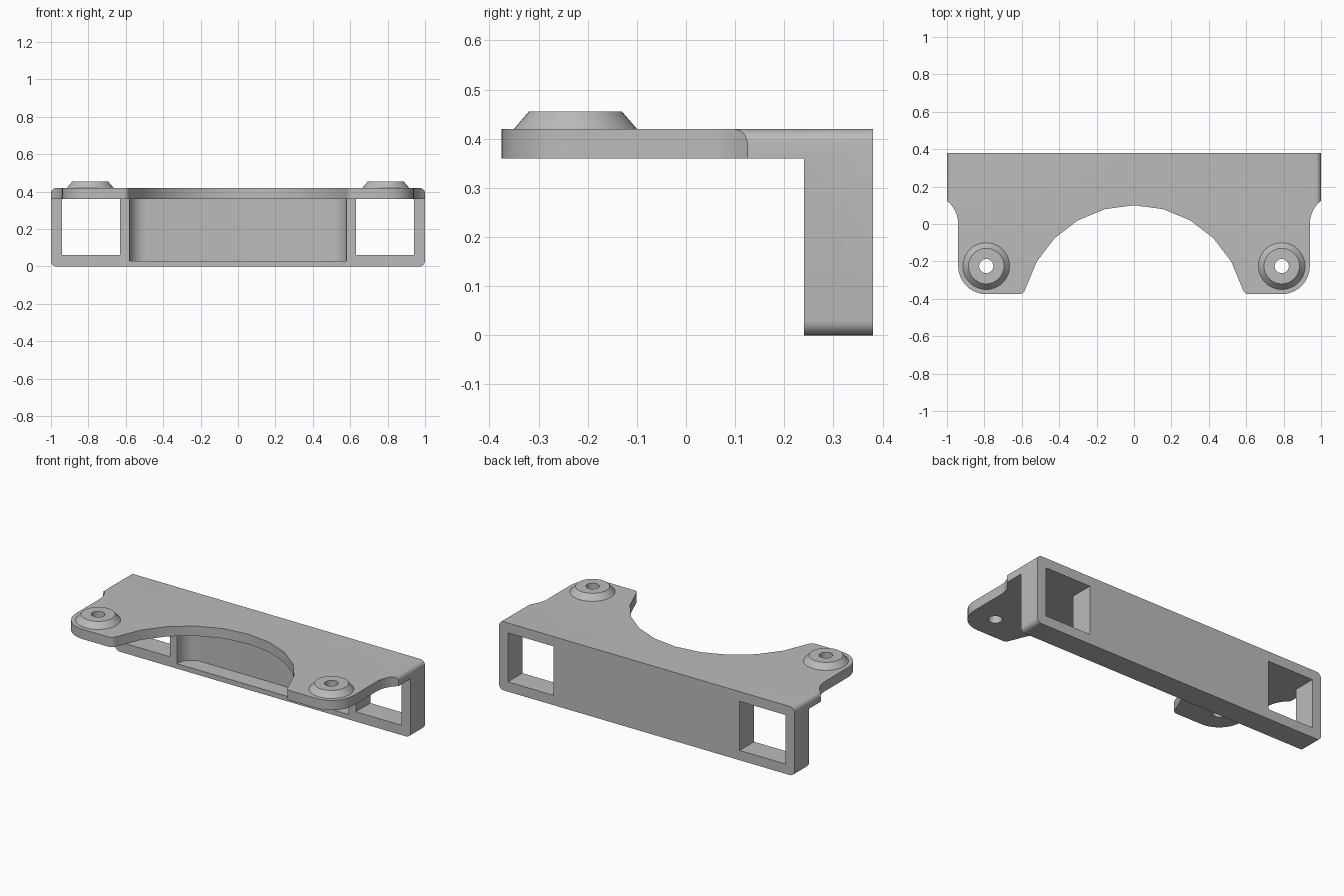
import bpy, bmesh
from math import radians, sin, cos
from mathutils import Vector

if "Cube" in bpy.data.objects:
    bpy.data.objects.remove(bpy.data.objects["Cube"])

grey = bpy.data.materials.new("plain grey")
grey.use_nodes = True
colour = (0.5, 0.5, 0.5, 1)
grey.diffuse_color = colour
grey.node_tree.nodes["Principled BSDF"].inputs["Base Color"].default_value = colour


def arc(cx, cy, r, start, end, steps):
    angles = [radians(start + (end - start) * i / steps) for i in range(steps + 1)]
    return [(cx + r * cos(a), cy + r * sin(a)) for a in angles]


def prism(name, points, low, high, axis="z"):
    """Extrude a closed profile along z (points are x, y) or y (points are x, z)."""
    bm = bmesh.new()
    place = (lambda p: (p[0], p[1], low)) if axis == "z" else (lambda p: (p[0], low, p[1]))
    face = bm.faces.new([bm.verts.new(place(p)) for p in points])
    move = Vector((0, 0, high - low)) if axis == "z" else Vector((0, high - low, 0))
    grown = bmesh.ops.extrude_face_region(bm, geom=[face])["geom"]
    bmesh.ops.translate(bm, vec=move, verts=[v for v in grown if isinstance(v, bmesh.types.BMVert)])
    bmesh.ops.recalc_face_normals(bm, faces=bm.faces)
    mesh = bpy.data.meshes.new(name)
    bm.to_mesh(mesh)
    bm.free()
    mesh.materials.append(grey)
    obj = bpy.data.objects.new(name, mesh)
    bpy.context.collection.objects.link(obj)
    return obj


def rect(x0, x1, y0, y1):
    return [(x0, y0), (x1, y0), (x1, y1), (x0, y1)]


def activate(obj):
    bpy.ops.object.select_all(action="DESELECT")
    obj.select_set(True)
    bpy.context.view_layer.objects.active = obj


def combine(obj, tool, operation):
    mod = obj.modifiers.new("shape", "BOOLEAN")
    mod.operation, mod.object, mod.solver = operation, tool, "EXACT"
    activate(obj)
    bpy.ops.object.modifier_apply(modifier=mod.name)
    bpy.data.objects.remove(tool)


# Rounded bar that gives the bracket its edge rounding
corner = 0.03
bar = []
for cx, cz, start in ((1, 0.42, 0), (-1, 0.42, 90), (-1, 0, 180), (1, 0, 270)):
    bar += arc(cx - corner * cx, cz + (corner if cz == 0 else -corner), corner, start, start + 90, 6)
bracket = prism("bracket", bar, -0.375, 0.38, "y")

# Plan outline: back block, flared sides, rounded ears and central arch
half = [(1.1, 0.5), (1.1, 0.2), (1, 0.125)]
half += arc(1.10, 0, 0.16, 129, 180, 6)
half += arc(0.79, -0.225, 0.15, 0, -90, 10)
half += arc(0.612, -0.345, 0.03, 270, 195, 4)
half += arc(0, -0.5, 0.6, 15, 75, 4)
outline = half + [(0, 0.1)] + [(-x, y) for x, y in reversed(half)]
combine(bracket, prism("outline_cutter", outline, -0.1, 0.6), "INTERSECT")

# Space beneath the plate
combine(bracket, prism("under_cutter", rect(-1.2, 1.2, -0.6, 0.24), -0.1, 0.36), "DIFFERENCE")

# Pocket in the front of the wall, with rounded inner corners
pocket = [(-0.58, 0.2), (0.58, 0.2)] + arc(0.49, 0.25, 0.09, 0, 90, 8)
pocket += arc(-0.49, 0.25, 0.09, 90, 180, 8)
combine(bracket, prism("pocket_cutter", pocket, 0.03, 0.36), "DIFFERENCE")

# Square windows through the wall
for x0, x1 in ((-0.94, -0.63), (0.63, 0.94)):
    combine(bracket, prism("window_cutter", rect(x0, x1, 0.06, 0.36), 0.2, 0.5, "y"), "DIFFERENCE")

# Conical bosses with bolt holes
for side, sx in (("left", 1), ("right", -1)):
    cx, cy = 0.79 * sx, -0.225
    boss = prism(side + "_boss", arc(cx, cy, 0.125, 0, 352.5, 47), 0.422, 0.455)
    for v in boss.data.vertices:
        if v.co.z > 0.44:
            v.co.x = cx + (v.co.x - cx) * 0.76
            v.co.y = cy + (v.co.y - cy) * 0.76
        else:
            v.co.z = 0.42
    for part in (bracket, boss):
        hole = prism("hole_cutter", arc(cx, cy, 0.038, 0, 345, 23), 0.2, 0.6)
        combine(part, hole, "DIFFERENCE")
    activate(boss)
    bpy.ops.object.shade_smooth_by_angle(angle=radians(30))

activate(bracket)
bpy.ops.object.shade_smooth_by_angle(angle=radians(30))
